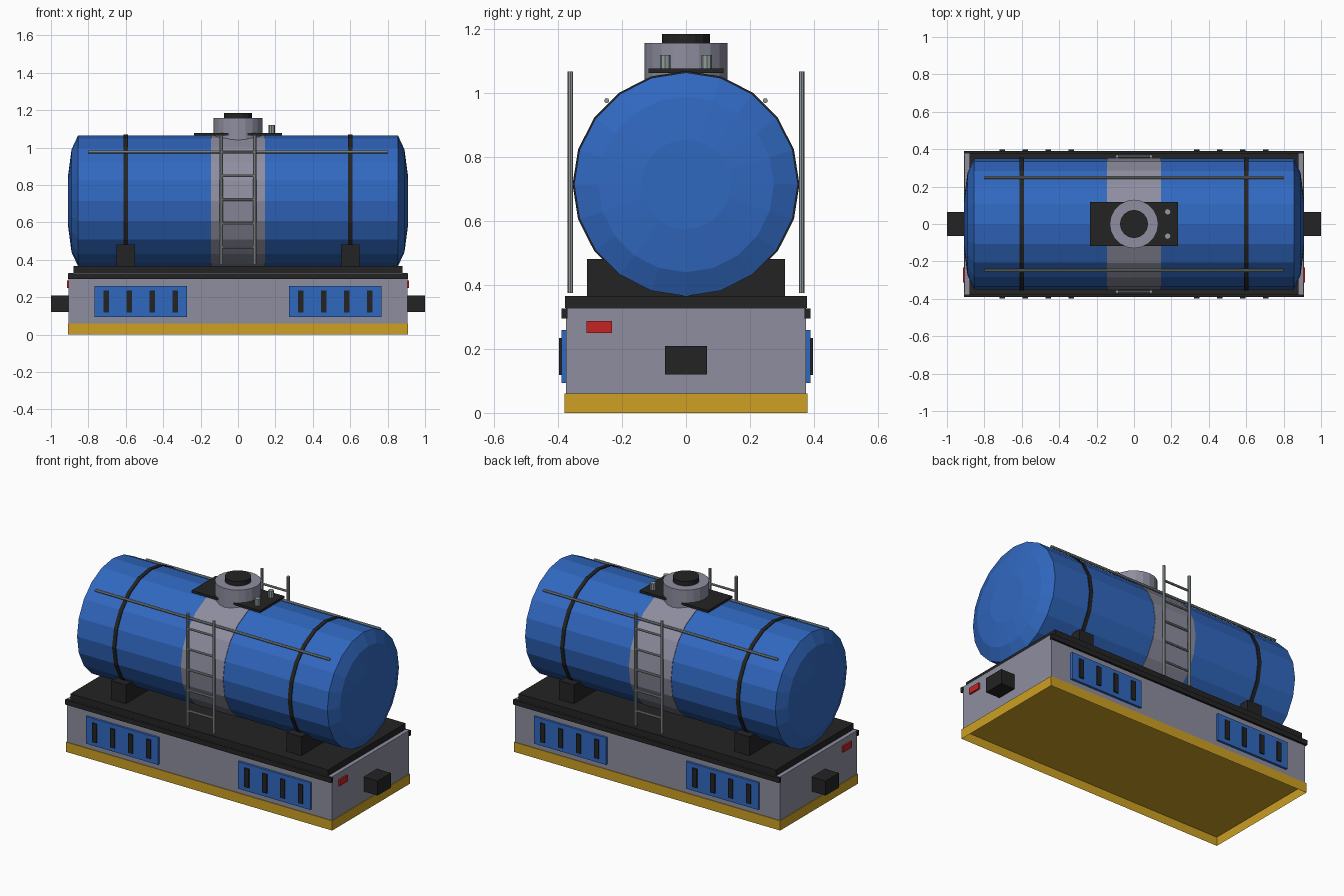
import bpy, bmesh, math
from mathutils import Matrix, Vector

cube = bpy.data.objects.get("Cube")
if cube:
    bpy.data.objects.remove(cube, do_unlink=True)


def material(name, r, g, b):
    m = bpy.data.materials.new(name)
    m.use_nodes = True
    m.diffuse_color = (r, g, b, 1)
    m.node_tree.nodes["Principled BSDF"].inputs["Base Color"].default_value = (r, g, b, 1)
    return m


BLUE = material("tank_blue", 0.03, 0.138, 0.527)
GRAY = material("body_gray", 0.27, 0.27, 0.35)
BLACK = material("trim_black", 0.017, 0.017, 0.017)
YELLOW = material("skirt_yellow", 0.61, 0.352, 0.017)
RED = material("lamp_red", 0.55, 0.017, 0.017)
METAL = material("rail_metal", 0.29, 0.33, 0.33)


def finish(name, bm, mat):
    bmesh.ops.recalc_face_normals(bm, faces=bm.faces)
    mesh = bpy.data.meshes.new(name)
    bm.to_mesh(mesh)
    bm.free()
    mesh.materials.append(mat)
    obj = bpy.data.objects.new(name, mesh)
    bpy.context.collection.objects.link(obj)
    return obj


def box_bm(x, y, z):
    """Box mesh from (low, high) pairs."""
    bm = bmesh.new()
    size = [b - a for a, b in (x, y, z)]
    mid = [(a + b) / 2 for a, b in (x, y, z)]
    bmesh.ops.create_cube(bm, size=1, matrix=Matrix.Translation(mid) @ Matrix.Diagonal((*size, 1)))
    return bm


def box(name, x, y, z, mat):
    return finish(name, box_bm(x, y, z), mat)


def tube(name, start, end, radius, mat, sides=8):
    """Closed cylinder between two points."""
    a, b = Vector(start), Vector(end)
    turn = (b - a).to_track_quat('Z', 'Y').to_matrix().to_4x4()
    bm = bmesh.new()
    bmesh.ops.create_cone(bm, cap_ends=True, segments=sides, radius1=radius, radius2=radius,
                          depth=(b - a).length, matrix=Matrix.Translation((a + b) / 2) @ turn)
    return finish(name, bm, mat)


def lathe_x(name, profile, mat, sides=20, height=0.715):
    """Turn (x, radius) points around the tank axis, capped at both ends."""
    bm = bmesh.new()
    rings = []
    for x, r in profile:
        angles = [i * math.tau / sides for i in range(sides)]
        rings.append([bm.verts.new((x, r * math.sin(t), height + r * math.cos(t))) for t in angles])
    for a, b in zip(rings, rings[1:]):
        for i in range(sides):
            j = (i + 1) % sides
            bm.faces.new((a[i], a[j], b[j], b[i]))
    bm.faces.new(rings[0])
    bm.faces.new(rings[-1])
    return finish(name, bm, mat)


# Skirt with a hollow underside
bm = box_bm((-0.91, 0.91), (-0.38, 0.38), (0, 0.06))
bottom = min(bm.faces, key=lambda f: f.calc_center_median().z)
bmesh.ops.inset_region(bm, faces=[bottom], thickness=0.008)
bmesh.ops.translate(bm, verts=bottom.verts, vec=(0, 0, 0.05))
finish("skirt", bm, YELLOW)

# Body and deck
box("body", (-0.905, 0.905), (-0.376, 0.376), (0.06, 0.328), GRAY)
box("deck", (-0.88, 0.88), (-0.378, 0.378), (0.328, 0.366), BLACK)

# Side rails, louvre panels and slots
for side, s in (("front", -1), ("back", 1)):
    def span(a, b):
        return tuple(sorted((s * a, s * b)))
    box(side + "_side_rail", (-0.91, 0.91), span(0.37, 0.389), (0.296, 0.326), BLACK)
    for e in (-1, 1):
        box(side + "_panel", (e * 0.52 - 0.247, e * 0.52 + 0.247), span(0.37, 0.39),
            (0.093, 0.26), BLUE)
        for i in range(4):
            x = e * (0.335 + i * 0.123)
            box(side + "_slot", (x - 0.015, x + 0.015), span(0.38, 0.397), (0.118, 0.235), BLACK)

# Couplers, lamps, saddles and straps at both ends
for side, e in (("left", 1), ("right", -1)):
    box(side + "_coupler", sorted((e * 0.9, e)), (-0.065, 0.065), (0.12, 0.21), BLACK)
    box(side + "_lamp", sorted((e * 0.9, e * 0.915)), (-0.312, -0.232), (0.25, 0.288), RED)
    box(side + "_saddle", (e * 0.6 - 0.05, e * 0.6 + 0.05), (-0.31, 0.31), (0.36, 0.482), BLACK)
    lathe_x(side + "_strap", [(e * 0.6 - 0.012, 0.355), (e * 0.6 + 0.012, 0.355)], BLACK)

# Tank with shallow domed ends
dome = [(0.855, 0.35), (0.89, 0.275), (0.908, 0.14)]
lathe_x("tank", [(-x, r) for x, r in reversed(dome)] + dome, BLUE)
lathe_x("tank_band", [(-0.144, 0.353), (0.144, 0.353)], GRAY)

# Hatch, platform and valves
box("hatch_platform", (-0.234, 0.234), (-0.118, 0.118), (1.064, 1.078), BLACK)
tube("hatch", (0, 0, 1.035), (0, 0, 1.157), 0.13, GRAY, 20)
tube("hatch_cap", (0, 0, 1.15), (0, 0, 1.185), 0.075, BLACK, 16)
for y in (-0.065, 0.065):
    tube("valve", (0.18, y, 1.07), (0.18, y, 1.12), 0.017, METAL)

# Ladders and handrails
for side, s in (("front", -1), ("back", 1)):
    y = s * 0.362
    for x in (-0.09, 0.09):
        tube(side + "_ladder_post", (x, y, 0.375), (x, y, 1.068), 0.009, METAL)
    for i in range(5):
        z = 0.467 + i * 0.127
        tube(side + "_ladder_rung", (-0.09, y, z), (0.09, y, z), 0.007, METAL)
    tube(side + "_handrail", (-0.8, s * 0.248, 0.977), (0.8, s * 0.248, 0.977), 0.008, METAL)
